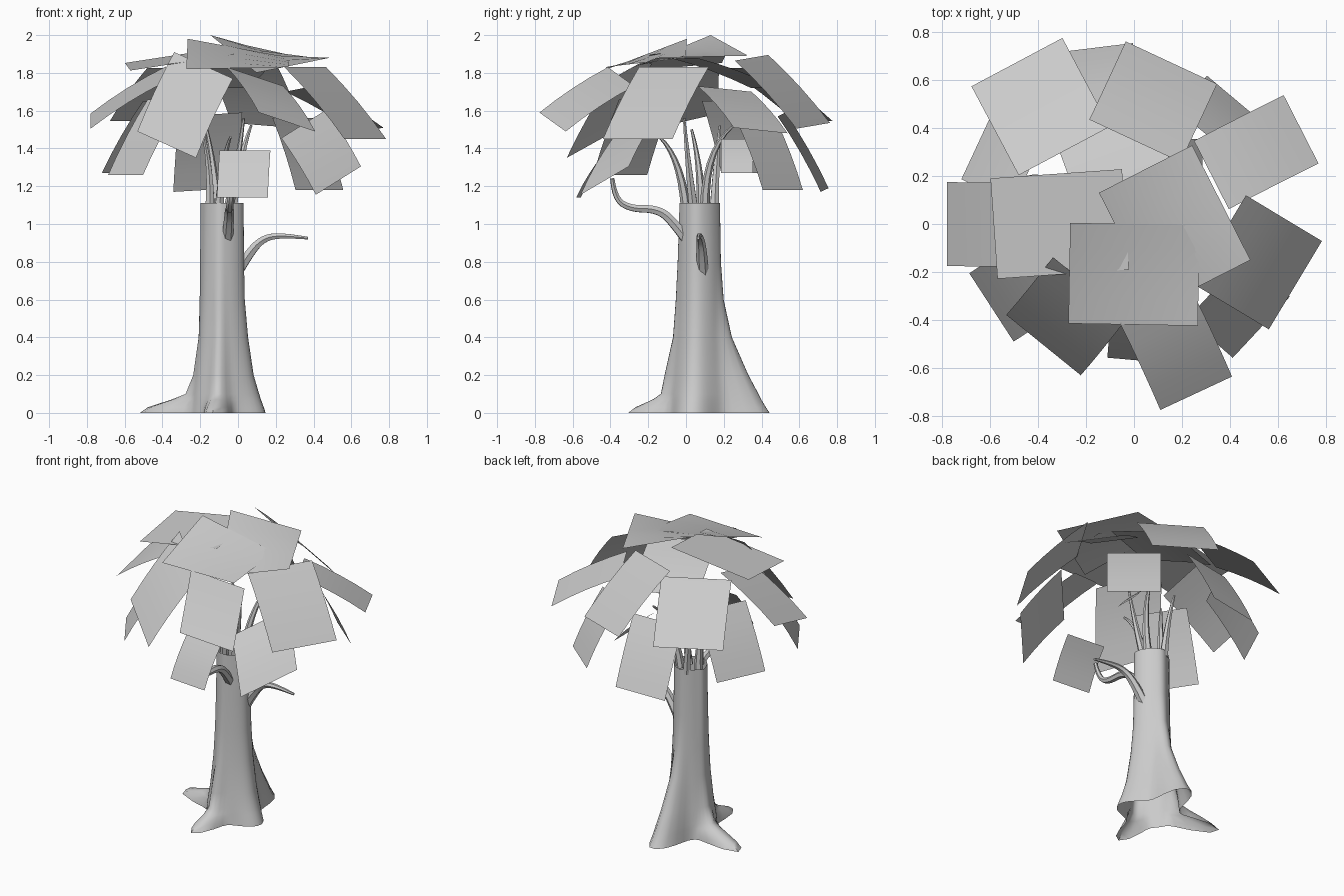
import bpy, bmesh, math
from mathutils import Vector


def finish(name, bm, angle=50):
    me = bpy.data.meshes.new(name)
    bm.to_mesh(me)
    bm.free()
    ob = bpy.data.objects.new(name, me)
    bpy.context.collection.objects.link(ob)
    bpy.ops.object.select_all(action='DESELECT')
    ob.select_set(True)
    bpy.context.view_layer.objects.active = ob
    bpy.ops.object.shade_smooth_by_angle(angle=math.radians(angle))
    return ob


# Trunk: polar rings whose root lobes swell towards the ground
heights = [0, 0.03, 0.07, 0.1, 0.2, 0.4, 0.6, 0.8, 1.11]
core = [0.165, 0.162, 0.158, 0.155, 0.14, 0.12, 0.11, 0.105, 0.10]
roots = [  # direction, angular width, reach at each height
    (86, 21, [0.38, 0.36, 0.335, 0.32, 0.265, 0.175, 0.13, 0.115, 0.11]),
    (167, 15, [0.455, 0.41, 0.28, 0.20, 0.155, 0.125, 0.12, 0.118, 0.116]),
    (263, 16, [0.38, 0.34, 0.25, 0.205, 0.185, 0.14, 0.125, 0.115, 0.105]),
    (348, 28, [0.235, 0.225, 0.21, 0.20, 0.17, 0.14, 0.122, 0.118, 0.116]),
]
SIDES = 48
bm = bmesh.new()
rings = []
for i, z in enumerate(heights):
    ring = []
    for k in range(SIDES):
        deg = 360 * k / SIDES
        r = core[i]
        for d, w, reach in roots:
            diff = (deg - d + 180) % 360 - 180
            r += (reach[i] - core[i]) * math.exp(-(diff / w) ** 2)
        a = math.radians(deg)
        ring.append(bm.verts.new((-0.085 + r * math.cos(a), 0.07 + r * math.sin(a), z)))
    rings.append(ring)
for lo, hi in zip(rings, rings[1:]):
    for k in range(SIDES):
        n = (k + 1) % SIDES
        bm.faces.new((lo[k], lo[n], hi[n], hi[k]))
finish("trunk", bm)


# Branches: tapered tubes along a short path
def branch(name, pts, r0, r1):
    cu = bpy.data.curves.new(name, 'CURVE')
    cu.dimensions = '3D'
    cu.bevel_depth = 1.0
    cu.bevel_resolution = 1
    cu.resolution_u = 4
    cu.use_fill_caps = True
    sp = cu.splines.new('NURBS')
    sp.points.add(len(pts) - 1)
    for i, p in enumerate(pts):
        sp.points[i].co = (*p, 1)
        sp.points[i].radius = r0 + (r1 - r0) * i / (len(pts) - 1)
    sp.order_u = 3
    sp.use_endpoint_u = True
    ob = bpy.data.objects.new(name, cu)
    bpy.context.collection.objects.link(ob)
    bpy.ops.object.select_all(action='DESELECT')
    ob.select_set(True)
    bpy.context.view_layer.objects.active = ob
    bpy.ops.object.convert(target='MESH')
    bpy.ops.object.shade_smooth_by_angle(angle=math.radians(50))


branch("front_branch", [(-0.06, 0.04, 0.87), (-0.05, -0.05, 0.99), (-0.045, -0.14, 1.08),
                        (-0.045, -0.30, 1.08), (-0.04, -0.38, 1.14), (-0.02, -0.39, 1.24)], 0.032, 0.012)
branch("side_branch", [(-0.02, 0.09, 0.72), (0.06, 0.085, 0.85), (0.14, 0.075, 0.93),
                       (0.25, 0.07, 0.94), (0.37, 0.065, 0.925)], 0.034, 0.008)
for i, (base, mid, tip) in enumerate([
        ((-0.10, 0.00, 1.08), (-0.08, -0.03, 1.36), (-0.04, -0.14, 1.46)),
        ((-0.05, 0.04, 1.08), (0.00, 0.01, 1.32), (0.03, -0.01, 1.56)),
        ((-0.03, 0.10, 1.08), (0.02, 0.10, 1.40), (0.07, 0.25, 1.52)),
        ((-0.11, 0.15, 1.08), (-0.13, 0.16, 1.34), (-0.17, 0.18, 1.52)),
        ((-0.15, 0.08, 1.08), (-0.14, 0.08, 1.30), (-0.19, 0.03, 1.50))]):
    branch(f"top_branch_{i + 1}", [base, mid, tip], 0.027, 0.007)


# Leaf cards: centre, plan heading, width, plan length, outward drop, sideways drop, twist
def leaf(name, bend, x, y, z, heading, w, l, drop, side, twist=0):
    a = math.radians(heading)
    out = Vector((math.cos(a) * l, math.sin(a) * l, -drop))
    across = Vector((-math.sin(a) * w, math.cos(a) * w, -side))
    normal = out.cross(across).normalized()
    bm = bmesh.new()
    n = 4
    rows = []
    for i in range(n + 1):
        t = i / n - 0.5
        p = Vector((x, y, z)) + out * t + normal * bend * (1 - 4 * t * t)
        rows.append([bm.verts.new(p + across * s + Vector((0, 0, 4 * twist * s * t)))
                     for s in (-0.5, 0, 0.5)])
    for r0, r1 in zip(rows, rows[1:]):
        for k in range(2):
            bm.faces.new((r0[k], r1[k], r1[k + 1], r0[k + 1]))
    finish(name, bm)


cap = [
    (0.17, -0.01, 1.893, -63, 0.436, 0.537, 0.105, 0.015, 0.047),
    (0.00, -0.21, 1.878, -91, 0.54, 0.42, 0.105, 0.045, 0.0275),
    (-0.31, 0.00, 1.875, 184, 0.42, 0.55, 0.085, 0.04),
]
upper = [
    (-0.39, 0.49, 1.685, 118, 0.43, 0.42, 0.28, 0.0),
    (0.08, 0.51, 1.70, 65, 0.42, 0.36, 0.36, -0.03),
    (0.51, 0.30, 1.605, 27, 0.32, 0.42, 0.22, 0.03),
    (0.515, -0.16, 1.64, -31, 0.43, 0.37, 0.38, 0.0),
    (0.175, -0.525, 1.66, -65, 0.33, 0.40, 0.24, 0.10),
    (-0.28, -0.385, 1.63, 231, 0.40, 0.31, 0.42, 0.14),
    (-0.58, 0.00, 1.67, 180, 0.35, 0.40, 0.25, 0.08),
    (-0.05, 0.20, 1.80, 110, 0.42, 0.46, 0.16, 0.0),
]
lower = [
    (-0.16, 0.62, 1.38, 97, 0.34, 0.23, 0.40, 0.02),
    (-0.54, 0.29, 1.46, 155, 0.34, 0.24, 0.38, 0.0),
    (-0.49, -0.28, 1.46, 213, 0.34, 0.25, 0.40, 0.0),
    (0.44, -0.345, 1.38, -43, 0.35, 0.25, 0.30, -0.15),
    (0.37, 0.44, 1.37, 50, 0.33, 0.19, 0.38, 0.0),
    (0.19, 0.27, 1.36, 0, 0.17, 0.19, 0.18, 0.0),
    (0.03, -0.49, 1.265, 265, 0.27, 0.16, 0.25, 0.0),
]
for tier, cards, bend in (("cap", cap, 0), ("upper", upper, 0.012), ("lower", lower, 0.01)):
    for i, c in enumerate(cards):
        leaf(f"{tier}_leaf_{i + 1}", bend, *c)
